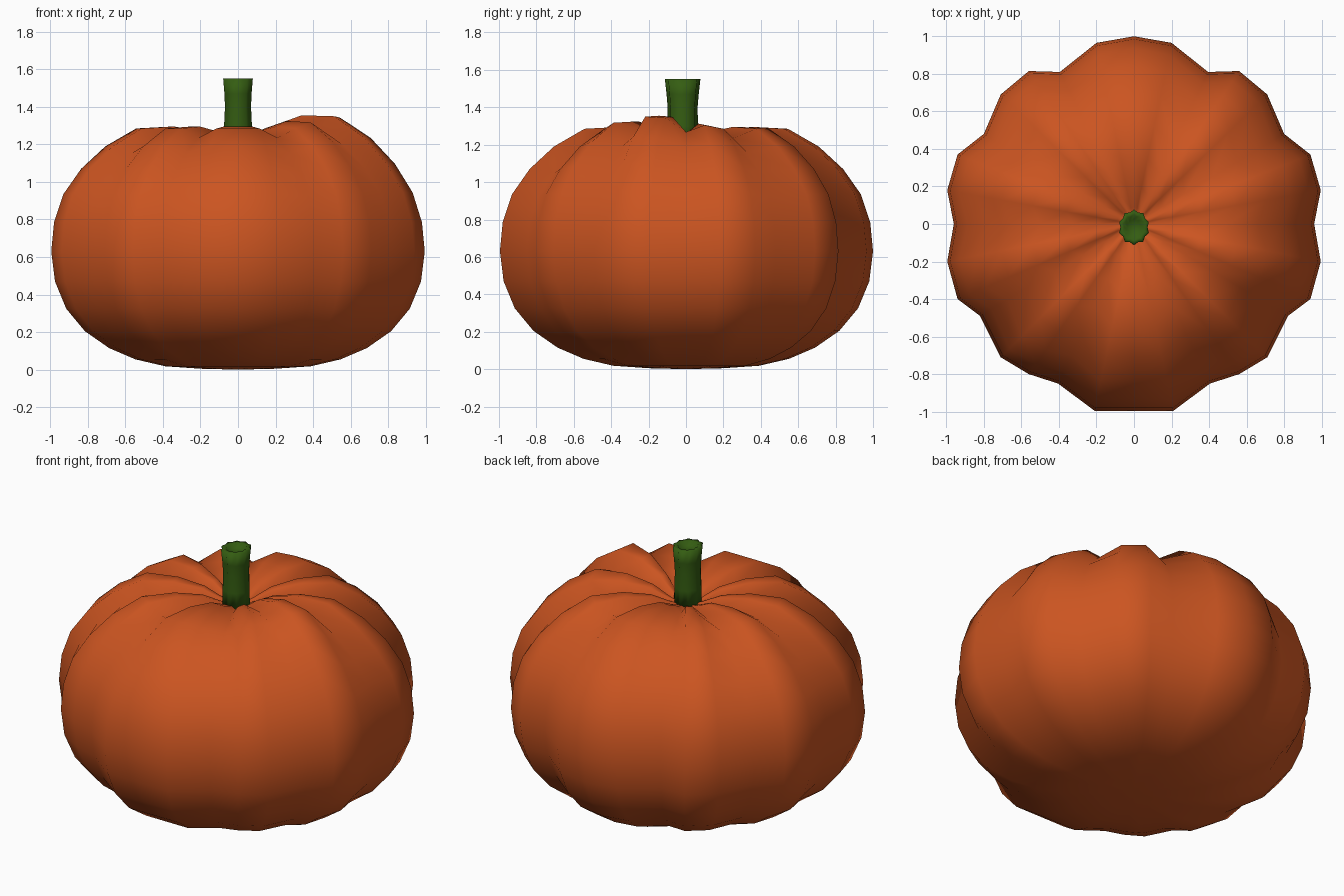
import bpy, bmesh
from math import sin, cos, pi
from mathutils import Vector

if "Cube" in bpy.data.objects:
    bpy.data.objects.remove(bpy.data.objects["Cube"])


def material(name, rgb):
    m = bpy.data.materials.new(name)
    m.diffuse_color = (*rgb, 1)
    m.use_nodes = True
    m.node_tree.nodes["Principled BSDF"].inputs["Base Color"].default_value = m.diffuse_color
    return m


def loft(name, rings, bottom, top, mat):
    """Skin a stack of equal-length closed rings, fanned to two end points."""
    bm = bmesh.new()
    loops = [[bm.verts.new(p) for p in ring] for ring in rings]
    lo, hi = bm.verts.new(bottom), bm.verts.new(top)
    n = len(loops[0])
    for i in range(n):
        j = (i + 1) % n
        for a, b in zip(loops, loops[1:]):
            bm.faces.new((a[i], a[j], b[j], b[i]))
        bm.faces.new((lo, loops[0][j], loops[0][i]))
        bm.faces.new((hi, loops[-1][i], loops[-1][j]))
    bmesh.ops.recalc_face_normals(bm, faces=bm.faces)
    for f in bm.faces:
        f.smooth = True
    me = bpy.data.meshes.new(name)
    bm.to_mesh(me)
    bm.free()
    me.materials.append(mat)
    ob = bpy.data.objects.new(name, me)
    bpy.context.collection.objects.link(ob)
    return ob


# Lobed equator outline, back to front along the right side, then mirrored
half = [(0, 1.0), (.2, .965), (.395, .81), (.56, .815), (.71, .69), (.8, .48),
        (.94, .37), (.995, .18), (.96, 0), (.995, -.2), (.94, -.4), (.82, -.49),
        (.71, -.71), (.56, -.8), (.405, -.85), (.21, -.995), (0, -.995)]
outline = half + [(-x, y) for x, y in half[-2:0:-1]]
valleys = {2, 5, 8, 11, 14, 18, 21, 24, 27, 30}
high_lobe = {9: .9, 10: 1.0, 11: .8, 12: .5, 7: .3, 8: .5}

# Body: (outline scale, height, groove depth, extra height of the big lobe)
profile = [(.2, .005, 0, 0), (.39, .018, 0, 0), (.55, .055, 0, 0), (.69, .115, 0, 0),
           (.82, .205, 0, 0), (.92, .325, 0, 0), (.98, .47, 0, 0), (1, .63, 0, 0),
           (.985, .785, 0, 0), (.935, .935, .01, .01), (.84, 1.07, .02, .03),
           (.71, 1.19, .035, .05), (.545, 1.285, .05, .065), (.36, 1.295, .065, .06),
           (.2, 1.27, .05, .03), (.09, 1.22, .02, 0)]
body_rings = []
for s, z, dip, lift in profile:
    ring = []
    for i, (x, y) in enumerate(outline):
        v = i in valleys
        k = s * (1 - dip * .9 * v)
        ring.append((x * k, y * k, z - dip * v + lift * high_lobe.get(i, 0)))
    body_rings.append(ring)
loft("pumpkin_body", body_rings, (0, 0, 0), (0, 0, 1.19),
     material("orange_skin", (.6, .09, .015)))

# Stem: ribbed stalk flaring towards a slightly hollow tip
stem_rings = []
for rx, ry, z in [(.08, .08, 1.2), (.078, .082, 1.3), (.073, .08, 1.4),
                  (.076, .086, 1.47), (.083, .095, 1.55), (.06, .068, 1.55),
                  (.04, .045, 1.53)]:
    ring = []
    for i in range(20):
        a = 2 * pi * i / 20 + pi / 2
        k = 1 if i % 2 == 0 else .87
        ring.append((rx * k * cos(a), -.018 + ry * k * sin(a), z))
    stem_rings.append(ring)
stem = loft("stem", stem_rings, (0, -.018, 1.2), (0, -.018, 1.525),
            material("green_stem", (.035, .11, .006)))
